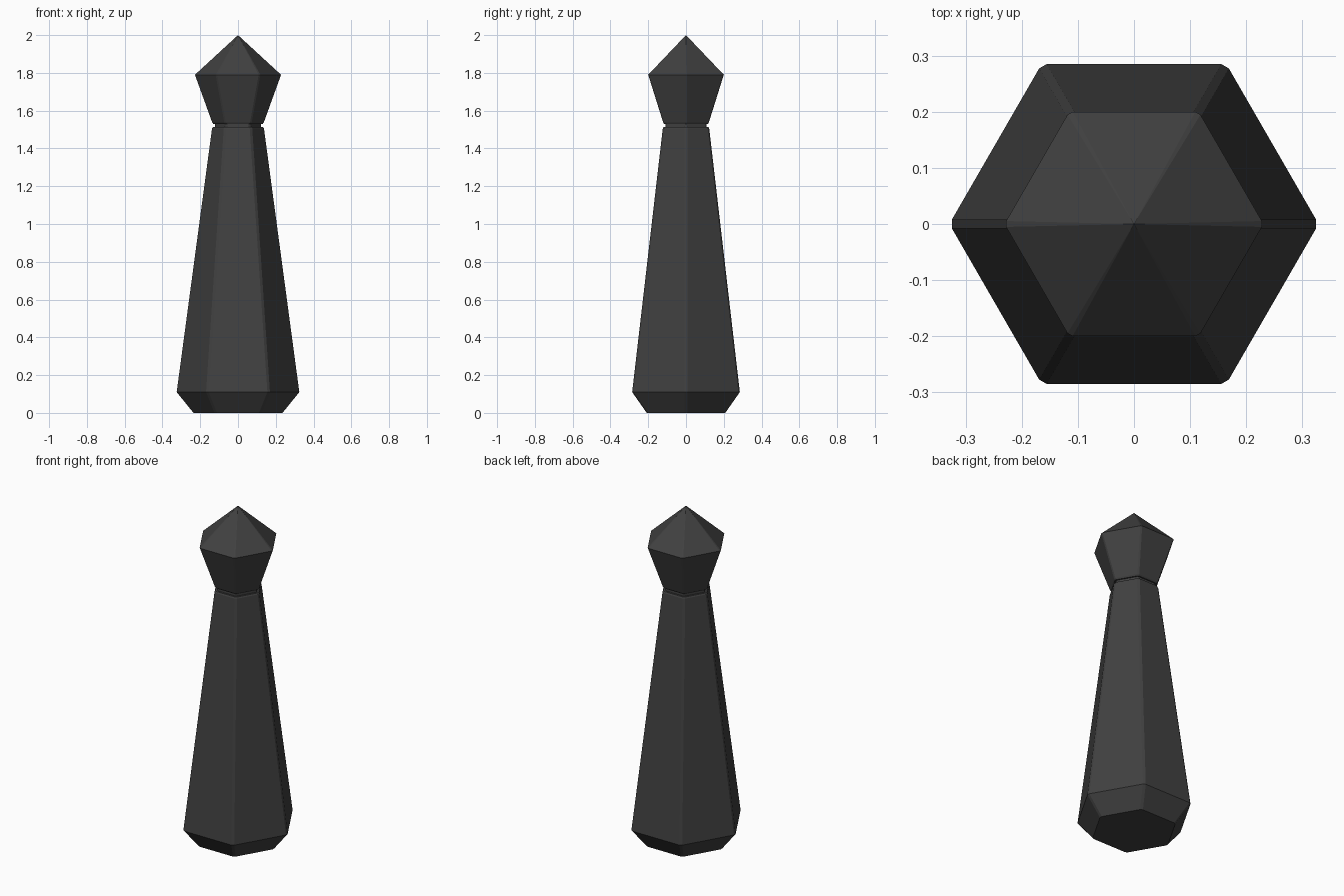
import bpy, bmesh, math

if "Cube" in bpy.data.objects:
    bpy.data.objects.remove(bpy.data.objects["Cube"])

dark = bpy.data.materials.new("charcoal")
dark.diffuse_color = (0.052, 0.052, 0.052, 1)
dark.use_nodes = True
dark.node_tree.nodes["Principled BSDF"].inputs["Base Color"].default_value = dark.diffuse_color


def hex_ring(bm, apothem, z, chamfer):
    """Hexagon with corners on +-x, each corner cut slightly."""
    r = apothem / math.cos(math.pi / 6)
    corners = [(r * math.cos(i * math.pi / 3), r * math.sin(i * math.pi / 3)) for i in range(6)]
    t = chamfer / r
    ring = []
    for i, (x, y) in enumerate(corners):
        for j in (i - 1, (i + 1) % 6):
            nx, ny = corners[j]
            ring.append(bm.verts.new((x + (nx - x) * t, y + (ny - y) * t, z)))
    return ring


def hex_part(name, profile, chamfer, tip=None):
    """Stack hexagons (apothem, z) into a closed solid, optionally pointed."""
    bm = bmesh.new()
    rings = [hex_ring(bm, a, z, chamfer) for a, z in profile]
    n = len(rings[0])
    for lo, hi in zip(rings, rings[1:]):
        for i in range(n):
            k = (i + 1) % n
            bm.faces.new((lo[i], lo[k], hi[k], hi[i]))
    bm.faces.new(rings[0][::-1])
    if tip is None:
        bm.faces.new(rings[-1])
    else:
        apex = bm.verts.new((0, 0, tip))
        for i in range(n):
            bm.faces.new((rings[-1][i], rings[-1][(i + 1) % n], apex))
    bmesh.ops.recalc_face_normals(bm, faces=bm.faces)
    mesh = bpy.data.meshes.new(name)
    bm.to_mesh(mesh)
    bm.free()
    mesh.materials.append(dark)
    obj = bpy.data.objects.new(name, mesh)
    bpy.context.collection.objects.link(obj)
    return obj


# Tapered body with undercut foot
hex_part("body", [(0.208, 0), (0.285, 0.11), (0.123, 1.505), (0.119, 1.513)], 0.009)
# Narrow groove between body and head
hex_part("neck", [(0.108, 1.50), (0.108, 1.545)], 0.006)
# Flared head with pointed cap
hex_part("head", [(0.116, 1.53), (0.121, 1.538), (0.2, 1.79)], 0.006, tip=2.0)
